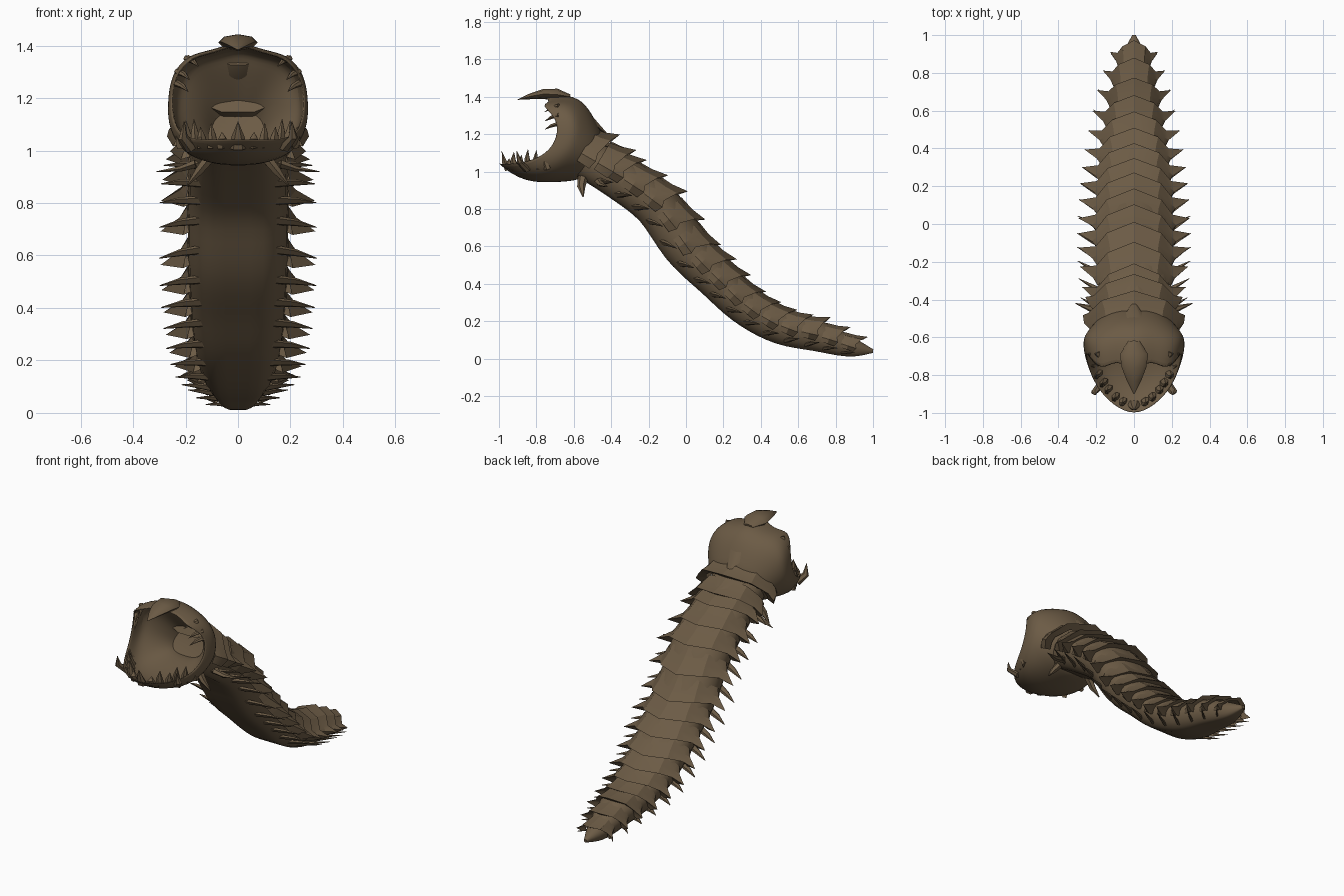
import bpy, bmesh, math
from mathutils import Vector

if "Cube" in bpy.data.objects:
    bpy.data.objects.remove(bpy.data.objects["Cube"])

hide = bpy.data.materials.new("brown_hide")
hide.diffuse_color = (0.15, 0.105, 0.06, 1)
hide.use_nodes = True
hide.node_tree.nodes["Principled BSDF"].inputs["Base Color"].default_value = hide.diffuse_color


def finish(name, bm, angle=35, subsurf=0):
    """Turn a bmesh into a finished, shaded object."""
    bmesh.ops.recalc_face_normals(bm, faces=bm.faces)
    me = bpy.data.meshes.new(name)
    bm.to_mesh(me)
    bm.free()
    ob = bpy.data.objects.new(name, me)
    bpy.context.collection.objects.link(ob)
    me.materials.append(hide)
    if subsurf:
        ob.modifiers.new("smooth", 'SUBSURF').levels = subsurf
        ob.modifiers["smooth"].render_levels = subsurf
    bpy.ops.object.select_all(action='DESELECT')
    ob.select_set(True)
    bpy.context.view_layer.objects.active = ob
    bpy.ops.object.shade_smooth_by_angle(angle=math.radians(angle))
    return ob


def loft(bm, rings, closed=True, caps=(True, True)):
    """Skin a list of equal-length point rings."""
    vs = [[bm.verts.new(p) for p in r] for r in rings]
    n = len(vs[0])
    for a, b in zip(vs, vs[1:]):
        for i in range(n if closed else n - 1):
            j = (i + 1) % n
            bm.faces.new((a[i], a[j], b[j], b[i]))
    for cap, ring in zip(caps, (vs[0], vs[-1])):
        if cap:
            bm.faces.new(ring)


def horn(bm, path, widths, side, flat=0.5, n=6):
    """Tapered spike along a path; side is the wide direction."""
    pts = [Vector(p) for p in path]
    rings = []
    for i, p in enumerate(pts):
        t = (pts[min(i + 1, len(pts) - 1)] - pts[max(i - 1, 0)]).normalized()
        s = Vector(side)
        s = (s - t * s.dot(t)).normalized()
        u = t.cross(s)
        w = widths[i]
        rings.append([p + s * w * math.cos(k * math.tau / n)
                      + u * w * flat * math.sin(k * math.tau / n) for k in range(n)])
    loft(bm, rings)


def flip(p):
    return (-p[0], p[1], p[2])


# Spine: y, z, half width, half height
SPINE = [(-0.54, 1.08, 0.17, 0.12), (-0.35, 0.965, 0.185, 0.125), (-0.16, 0.82, 0.19, 0.128),
         (0.0, 0.60, 0.19, 0.13), (0.16, 0.43, 0.182, 0.115), (0.32, 0.28, 0.168, 0.108),
         (0.50, 0.175, 0.143, 0.10), (0.70, 0.12, 0.112, 0.085),
         (0.88, 0.062, 0.066, 0.055), (1.0, 0.04, 0.01, 0.01)]


def spine(t):
    """Catmull-Rom sample, t in 0..1."""
    f = min(max(t, 0), 1) * (len(SPINE) - 1)
    i = min(int(f), len(SPINE) - 2)
    f -= i
    a, b, c, d = (SPINE[min(max(k, 0), len(SPINE) - 1)] for k in (i - 1, i, i + 1, i + 2))
    return [0.5 * (2 * q + (r - p) * f + (2 * p - 5 * q + 4 * r - s) * f * f
                   + (3 * q - p - 3 * r + s) * f ** 3) for p, q, r, s in zip(a, b, c, d)]


def on_body(t, deg, scale=1.0, along=0.0):
    """Point on the body section at an angle (0 = side, 90 = back)."""
    y, z, w, h = spine(t)
    y0, z0 = spine(t - 0.01)[:2]
    y1, z1 = spine(t + 0.01)[:2]
    tan = Vector((0, y1 - y0, z1 - z0)).normalized()
    nor = Vector((0, -tan.z, tan.y))
    c, s = math.cos(math.radians(deg)), math.sin(math.radians(deg))
    if s < 0:                                   # flatter belly
        s = max(s * 1.2, -0.95)
    return Vector((c * w * scale, y, z)) + nor * s * h * scale + tan * along


# Worm body, open at the throat
bm = bmesh.new()
loft(bm, [[on_body(i / 40, k * 15) for k in range(24)] for i in range(41)], caps=(False, True))
finish("body", bm, 50)

ANGLES = [-12, 2, 16, 50, 90, 130, 164, 178, 192]


def plate(bm, t, pitch, size=1.0, start=0.0, tip_size=1.55):
    """Ridged chevron plate with a pointed centre and side tips."""
    rows = [[], [], [], []]
    for a in ANGLES:
        tip = a in (2, 178)
        peak = max(0, 1 - abs(a - 90) / 74)
        reach = pitch * (0.9 + 0.6 * peak)
        rear = (tip_size, reach * 1.15) if tip else (1.12 + 0.12 * peak, reach)
        for row, (s, d) in zip(rows, [(1.02, 0), (1.17 if tip else 1.07, reach * 0.5),
                                      rear, (0.92, reach * 0.85)]):
            row.append(on_body(t, a, s * size, start + d))
    loft(bm, rows, closed=False, caps=(False, False))


# Overlapping back plates
COUNT = 14
bm = bmesh.new()
for i in range(COUNT):
    plate(bm, 0.06 + 0.855 * i / COUNT, 0.125 - 0.045 * i / COUNT)
finish("back_plates", bm, 25)

# Neck collars behind the head
bm = bmesh.new()
plate(bm, 0.012, 0.085, 1.32, -0.04, 1.2)
plate(bm, 0.06, 0.095, 1.12, -0.03, 1.3)
finish("neck_collars", bm, 25)

# Slim spines along both edges of the belly
bm = bmesh.new()
for i in range(COUNT + 1):
    t = 0.07 + 0.85 * i / (COUNT + 1)
    w = spine(t)[2]
    base = on_body(t, -38, 0.93)
    knee = on_body(t, -20, 1.22, 0.03)
    tip = on_body(t, -10, 1.6, 0.07)
    for f in (tuple, flip):
        horn(bm, [f(base), f(knee), f(tip)], [w * 0.12, w * 0.09, 0.002], (0, 1, -1), 0.55, 5)
# Larger pair below the neck
for f in (tuple, flip):
    horn(bm, [f((0.11, -0.55, 0.97)), f((0.15, -0.56, 0.92)), f((0.195, -0.55, 0.865))],
         [0.028, 0.022, 0.003], (0, 1, 0), 0.8, 6)
    horn(bm, [f((0.16, -0.46, 0.95)), f((0.22, -0.45, 0.93)), f((0.31, -0.42, 0.92))],
         [0.03, 0.02, 0.002], (0, 1, 0), 0.6, 6)
finish("belly_spines", bm, 35)

# Head: gaping shell from the neck, over the rim, into the throat
RIM = [(0, -1.02, 1.045), (0.11, -0.97, 1.04), (0.205, -0.87, 1.045), (0.25, -0.75, 1.09),
       (0.262, -0.69, 1.18), (0.25, -0.69, 1.29), (0.18, -0.79, 1.365),
       (0.10, -0.72, 1.375), (0, -0.78, 1.42)]
BULGE = [(0, -0.88, 0.935), (0.12, -0.84, 0.94), (0.22, -0.76, 0.975), (0.272, -0.66, 1.08),
         (0.275, -0.61, 1.18), (0.26, -0.60, 1.30), (0.20, -0.62, 1.375),
         (0.10, -0.60, 1.39), (0, -0.59, 1.425)]


def full(half):
    return [Vector(p) for p in half] + [Vector(flip(p)) for p in half[-2:0:-1]]


def toward(ring, k, y=None, mix=1.0, z=1.17):
    """Shrink a ring toward the mouth axis, moving it to depth y."""
    return [Vector((p.x * k, p.y if y is None else p.y + (y - p.y) * mix,
                    z + (p.z - 1.17) * k)) for p in ring]


def ellipse(y, z, rx, rz, lean):
    return [Vector((rx * math.sin(k * math.tau / 16), y + lean * math.cos(k * math.tau / 16),
                    z - rz * math.cos(k * math.tau / 16))) for k in range(16)]


rim, bulge = full(RIM), full(BULGE)
bm = bmesh.new()
loft(bm, [ellipse(-0.49, 1.07, 0.16, 0.10, -0.06), ellipse(-0.53, 1.10, 0.215, 0.15, -0.06),
          ellipse(-0.585, 1.14, 0.26, 0.20, -0.07), bulge, rim,
          toward(rim, 0.95), toward(bulge, 0.88),
          toward(bulge, 0.72, -0.58, 0.7), toward(bulge, 0.45, -0.53, 1, 1.14),
          toward(bulge, 0.28, -0.45, 1, 1.06), toward(bulge, 0.1, -0.36, 1, 0.98)])
finish("head", bm, 60, 2)

# Hooked upper beak
bm = bmesh.new()
horn(bm, [(0, -0.62, 1.40), (0, -0.69, 1.412), (0, -0.76, 1.415), (0, -0.83, 1.403), (0, -0.9, 1.385)],
     [0.03, 0.075, 0.065, 0.038, 0.003], (1, 0, 0), 0.42, 8)
finish("beak", bm, 45)

# Lower teeth set inside the jaw rim: x, y, height
bm = bmesh.new()
for x, y, h in [(0.06, -0.945, 0.04), (0.10, -0.92, 0.075), (0.14, -0.88, 0.06),
                (0.165, -0.845, 0.09), (0.195, -0.80, 0.085), (0.222, -0.75, 0.06)]:
    for f in (tuple, flip):
        horn(bm, [f((x * 0.96, y + 0.01, 1.015)), f((x, y - 0.005, 1.03 + h * 0.4)),
                  f((x * 1.02, y, 1.03 + h))],
             [0.026, 0.019, 0.001], (1, 0.8, 0), 0.7, 6)
horn(bm, [(0, -0.95, 1.01), (0, -0.97, 1.05), (0, -0.985, 1.11)], [0.035, 0.026, 0.001], (1, 0, 0), 0.6, 6)
# Outer tusks at the jaw corners
for f in (tuple, flip):
    horn(bm, [f((0.175, -0.85, 1.01)), f((0.21, -0.89, 1.05)), f((0.205, -0.905, 1.11))],
         [0.026, 0.02, 0.002], (1, 0.5, 0), 0.7, 6)
finish("lower_teeth", bm, 40)

# Small upper teeth inside the rim
bm = bmesh.new()
for x, z in [(0.165, 1.34), (0.20, 1.29), (0.205, 1.245)]:
    for f in (tuple, flip):
        horn(bm, [f((x + 0.03, -0.68, z + 0.012)), f((x + 0.005, -0.72, z)), f((x - 0.015, -0.755, z - 0.02))],
             [0.016, 0.012, 0.001], (1, 0, 0), 0.8, 6)
finish("upper_teeth", bm, 40)

# Crest fins along the back of the neck
bm = bmesh.new()
horn(bm, [(0, -0.57, 1.34), (0, -0.51, 1.27), (0, -0.41, 1.19)], [0.06, 0.07, 0.003], (1, 0, 0), 0.4, 6)
horn(bm, [(0, -0.50, 1.17), (0, -0.42, 1.135), (0, -0.28, 1.11)], [0.12, 0.10, 0.003], (1, 0, 0), 0.25, 6)
finish("crest_fins", bm, 35)
